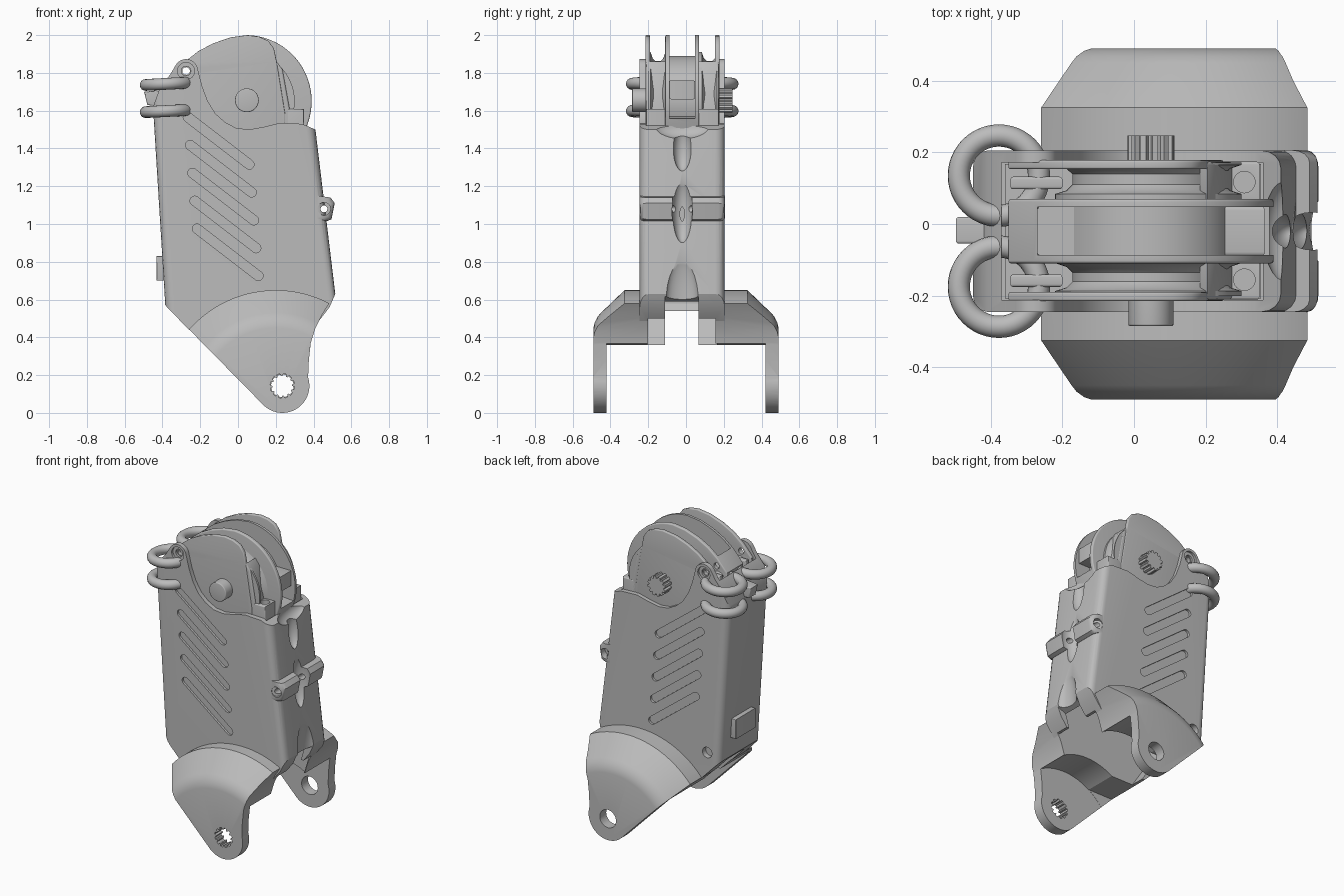
import bpy, bmesh, math
from mathutils import Matrix

if bpy.data.objects.get("Cube"):
    bpy.data.objects.remove(bpy.data.objects["Cube"])

grey = bpy.data.materials.new("machined_grey")
grey.use_nodes = True
grey.diffuse_color = (0.5, 0.5, 0.5, 1)
grey.node_tree.nodes["Principled BSDF"].inputs["Base Color"].default_value = (0.5, 0.5, 0.5, 1)

MID = -0.02  # y centre of the body and head


def make(name, bm):
    bmesh.ops.recalc_face_normals(bm, faces=bm.faces)
    mesh = bpy.data.meshes.new(name)
    bm.to_mesh(mesh)
    bm.free()
    obj = bpy.data.objects.new(name, mesh)
    bpy.context.collection.objects.link(obj)
    mesh.materials.append(grey)
    return obj


def arc(cx, cz, r, a0, a1, n=16):
    steps = [math.radians(a0 + (a1 - a0) * i / n) for i in range(n + 1)]
    return [(cx + r * math.cos(a), cz + r * math.sin(a)) for a in steps]


def prism(name, pts, y0, y1, bevel=0, pick=None):
    """Extrude an x-z outline along y; optionally round its rim edges."""
    bm = bmesh.new()
    face = bm.faces.new([bm.verts.new((x, y0, z)) for x, z in pts])
    ext = bmesh.ops.extrude_face_region(bm, geom=[face])
    bmesh.ops.translate(bm, vec=(0, y1 - y0, 0),
                        verts=[v for v in ext["geom"] if isinstance(v, bmesh.types.BMVert)])
    if bevel:
        rim = [e for e in bm.edges if abs(e.verts[0].co.y - e.verts[1].co.y) < 1e-4
               and (pick is None or all(pick(v.co) for v in e.verts))]
        bmesh.ops.bevel(bm, geom=rim, offset=bevel, segments=4, profile=0.5, affect='EDGES')
    return make(name, bm)


def lathe(name, cx, cz, half):
    """Turn (radius, y) points about an axis along y."""
    bm = bmesh.new()
    verts = [bm.verts.new((cx + r, y, cz)) for r, y in half]
    edges = [bm.edges.new(pair) for pair in zip(verts, verts[1:])]
    bmesh.ops.spin(bm, geom=verts + edges, cent=(cx, 0, cz), axis=(0, 1, 0), angle=2 * math.pi, steps=96)
    bmesh.ops.remove_doubles(bm, verts=bm.verts, dist=1e-4)
    return make(name, bm)


def cylinder(name, cx, cz, r, y0, y1, n=32):
    return prism(name, arc(cx, cz, r, 0, 360 - 360 / n, n - 1), y0, y1)


def spline(name, cx, cz, r, y0, y1, teeth=12):
    pts = []
    for i in range(teeth):
        for k, s in ((0, 0.8), (0.25, 0.8), (0.4, 1), (0.85, 1)):
            a = 2 * math.pi * (i + k) / teeth
            pts.append((cx + r * s * math.cos(a), cz + r * s * math.sin(a)))
    return prism(name, pts, y0, y1)


def capsule(name, a, b, r, y0, y1):
    ang = math.degrees(math.atan2(b[1] - a[1], b[0] - a[0]))
    return prism(name, arc(*a, r, ang + 90, ang + 270, 10) + arc(*b, r, ang - 90, ang + 90, 10), y0, y1)


def box(name, x0, x1, y0, y1, z0, z1, bevel=0):
    return prism(name, [(x0, z0), (x1, z0), (x1, z1), (x0, z1)], y0, y1, bevel)


def ellipsoid(name, centre, radii):
    bm = bmesh.new()
    bmesh.ops.create_uvsphere(bm, u_segments=28, v_segments=18, radius=1,
                              matrix=Matrix.Translation(centre) @ Matrix.Diagonal((*radii, 1)))
    return make(name, bm)


def boolean(obj, tools, op='DIFFERENCE'):
    for tool in tools:
        mod = obj.modifiers.new("cut", 'BOOLEAN')
        mod.operation, mod.solver, mod.object = op, 'EXACT', tool
        graph = bpy.context.evaluated_depsgraph_get()
        mesh = bpy.data.meshes.new_from_object(obj.evaluated_get(graph))
        obj.modifiers.clear()
        obj.data = mesh
        bpy.data.objects.remove(tool)


def underside():
    """Cutters for the through slot, the stepped mouth and the hollow above the fork."""
    return [prism("c", [(-0.8, 0), (0.8, 0), (0.8, 0.64), (0.52, 0.62), (0.33, 0.54), (-0.8, 0.54)], -0.11, 0.065),
            prism("c", [(0, 0.3), (0.7, 0.3), (0.7, 0.5), (0, 0.5)], -0.2, 0.155),
            prism("c", [(-0.12, 0.3), (0.36, 0.3), (0.45, 0.6), (0.42, 1.1), (-0.3, 1.1), (-0.3, 0.58)],
                  -0.205, 0.165)]


# Body shell: side plates with rear ears, open at the top
ear = (-0.275, 1.81)
clamp = (0.455, 1.08)
outline = ([(-0.26, 0.44), (-0.385, 0.57), (-0.45, 1.62), (-0.41, 1.73), (-0.36, 1.79)]
           + arc(*ear, 0.063, 150, 20, 10)
           + [(-0.19, 1.73), (-0.16, 1.65), (-0.12, 1.585), (-0.07, 1.54), (-0.01, 1.508), (0.06, 1.5),
              (0.14, 1.515), (0.22, 1.535), (0.34, 1.53), (0.41, 1.5),
              (0.515, 0.63), (0.485, 0.56), (0.4, 0.45)])
body = prism("body_shell", outline, -0.245, 0.205, 0.05,
             lambda c: (c.x > 0.405 or c.x < -0.38) and 0.56 < c.z < 1.65 and abs(c.x - 0.485) > 0.01)
cuts = underside() + [
    box("c", -0.37, 0.36, -0.212, 0.172, 1.3, 2.2),
    cylinder("c", *ear, 0.025, -0.4, 0.4),
    cylinder("c", *clamp, 0.018, -0.4, 0.4),
    cylinder("c", -0.3, 0.62, 0.035, 0.17, 0.4),
    ellipsoid("c", (0.44, MID, 1.41), (0.06, 0.05, 0.13)),
    ellipsoid("c", (0.43, MID, 1.52), (0.07, 0.15, 0.07)),
    ellipsoid("c", (0.49, MID, 1.08), (0.07, 0.055, 0.18)),
    ellipsoid("c", (0.52, MID, 0.6), (0.045, 0.085, 0.24))]
for y0, y1 in ((-0.4, -0.23), (0.19, 0.4)):
    cuts.append(cylinder("c", *ear, 0.045, y0, y1))
    cuts.append(cylinder("c", *clamp, 0.034, y0 + 0.03, y1 - 0.03))
    for i in range(5):
        x, z = -0.265 + 0.012 * i, 1.565 - 0.1475 * i
        cuts.append(capsule("c", (x, z), (x + 0.325, z - 0.25), 0.025, y0, y1))
boolean(body, cuts)

# Split clamp collar on the +x face
for name, y0, y1 in (("collar_right", -0.246, MID - 0.03), ("collar_left", MID + 0.03, 0.206)):
    outer = y0 if y1 < 0 else y1
    collar = prism(name, [(0.42, 1.03), (0.47, 1.015), (0.495, 1.025), (0.512, 1.11), (0.49, 1.14), (0.42, 1.15)],
                   y0, y1, 0.035, lambda c: c.x > 0.46 and abs(c.y - outer) < 0.001)
    boolean(collar, [cylinder("c", *clamp, 0.034, outer - 0.05, outer + 0.05),
                     cylinder("c", *clamp, 0.018, -0.4, 0.4),
                     ellipsoid("c", (0.49, MID, 1.08), (0.07, 0.055, 0.18))])

# Head: two cheeks, a grooved centre wheel and a flared core between them
hub = (0.04, 1.65)
crown = [(-0.35, 1.4), (-0.35, 1.78), (-0.28, 1.86), (-0.21, 1.915), (-0.13, 1.957), (-0.04, 1.988), (0.05, 2.0)]
cheek = crown + [(0.11, 1.992), (0.16, 1.97), (0.19, 1.93), (0.205, 1.86), (0.25, 1.58), (0.25, 1.4)]
pinned = [prism("cheek_right", cheek, -0.215, -0.19, 0.006),
          prism("cheek_left", cheek, 0.153, 0.178, 0.006)]
wheel = prism("centre_wheel", crown + arc(*hub, 0.35, 82, -20, 20) + [(0.33, 1.4)], MID - 0.09, MID + 0.09, 0.008)
groove = prism("c", [(-0.27, 1.73), (-0.27, 2.2), (0.6, 2.2), (0.6, 1.54)]
               + arc(*hub, 0.24, -20, 150, 18), MID - 0.067, MID + 0.067)
boolean(wheel, [groove])
pinned.append(wheel)
box("wheel_crossbar", 0.2, 0.365, -0.09, 0.05, 1.66, 1.76, 0.012)
box("head_base", -0.36, 0.355, -0.208, 0.168, 1.32, 1.5)
for side, y0, y1 in (("right", -0.211, -0.1), ("left", 0.06, 0.174)):
    y = (y0 + y1) / 2
    lathe("head_core_" + side, *hub, [(0, y0 + 0.01), (0.26, y0 + 0.01), (0.26, y0 + 0.024), (0.228, y0 + 0.034),
                                      (0.212, y0 + 0.05), (0.212, y1 - 0.035), (0.228, y1 - 0.02),
                                      (0.26, y1 - 0.009), (0.26, y1 - 0.002), (0, y1 - 0.002)])
    prism("end_wall_" + side, [(0.17, 1.4), (0.185, 1.83), (0.205, 1.86), (0.235, 1.82), (0.275, 1.6), (0.275, 1.4)],
          y0, y1, 0.01)
    lug = box("screw_lug_" + side, 0.25, 0.35, y0, y1, 1.4, 1.61, 0.008)
    hole = cylinder("c", 0, 0, 0.03, -0.1, 0.1)
    hole.matrix_world = Matrix.Translation((0.308, y, 1.6)) @ Matrix.Rotation(math.pi / 2, 4, 'X')
    boolean(lug, [hole])
    pinned.append(box("rear_clip_" + side, -0.345, -0.2, y - 0.02, y + 0.015, 1.5, 1.78, 0.008))
for part in pinned:
    boolean(part, [cylinder("c", *ear, 0.02, -0.4, 0.4)])

# Pivot shaft: plain on the front, splined on the back
prism("shaft_plain", arc(0.047, 1.655, 0.063, 0, 350, 35), -0.285, 0, 0.006)
spline("shaft_splined", 0.047, 1.655, 0.066, 0, 0.247)

# Rear rings, their link block and the rear latch
for side, y in (("right", -0.175), ("left", 0.135)):
    for level, z in (("upper", 1.742), ("lower", 1.598)):
        bpy.ops.mesh.primitive_torus_add(major_radius=0.112, minor_radius=0.031, major_segments=48,
                                         minor_segments=16, location=(-0.377, y, z),
                                         rotation=(0, math.radians(-3), 0))
        ring = bpy.context.object
        ring.name = "ring_" + level + "_" + side
        ring.data.materials.append(grey)
prism("ring_link", [(-0.4, 1.62), (-0.48, 1.63), (-0.497, 1.7), (-0.4, 1.71)], -0.055, 0.02, 0.008)
box("rear_latch", -0.432, -0.38, -0.12, 0.09, 0.7, 0.83, 0.005)

# Fork: turned dome trimmed to the arm outline, hollow between the arms
half = [(0, 0.49), (0.41, 0.49), (0.44, 0.483), (0.47, 0.468), (0.49, 0.45), (0.61, 0.325)]
fork = lathe("fork", 0.2, 0.04, half + [(r, -y) for r, y in reversed(half)])
eye = (0.235, 0.143)
arm = ([(-0.72, 0.9), (-0.385, 0.57)] + arc(*eye, 0.143, 227, 378, 20)
       + [(0.375, 0.28), (0.385, 0.37), (0.41, 0.45), (0.445, 0.52), (0.485, 0.582), (0.53, 0.65), (0.53, 0.9)])
boolean(fork, [prism("c", arm, -0.8, 0.8)], 'INTERSECT')
boolean(fork, [cylinder("c", 0.2, 0.04, 0.375, -0.422, 0.422, 64),
               box("c", -0.8, 0.8, -0.421, 0.421, -0.2, 0.36)]
        + underside()
        + [spline("c", *eye, 0.065, -0.8, -0.2), cylinder("c", *eye, 0.06, 0.2, 0.8)])

# Smooth shading with crisp edges
bpy.ops.object.select_all(action='DESELECT')
for obj in bpy.context.scene.objects:
    if obj.type == 'MESH':
        obj.select_set(True)
        bpy.context.view_layer.objects.active = obj
bpy.ops.object.shade_smooth_by_angle(angle=math.radians(30))
